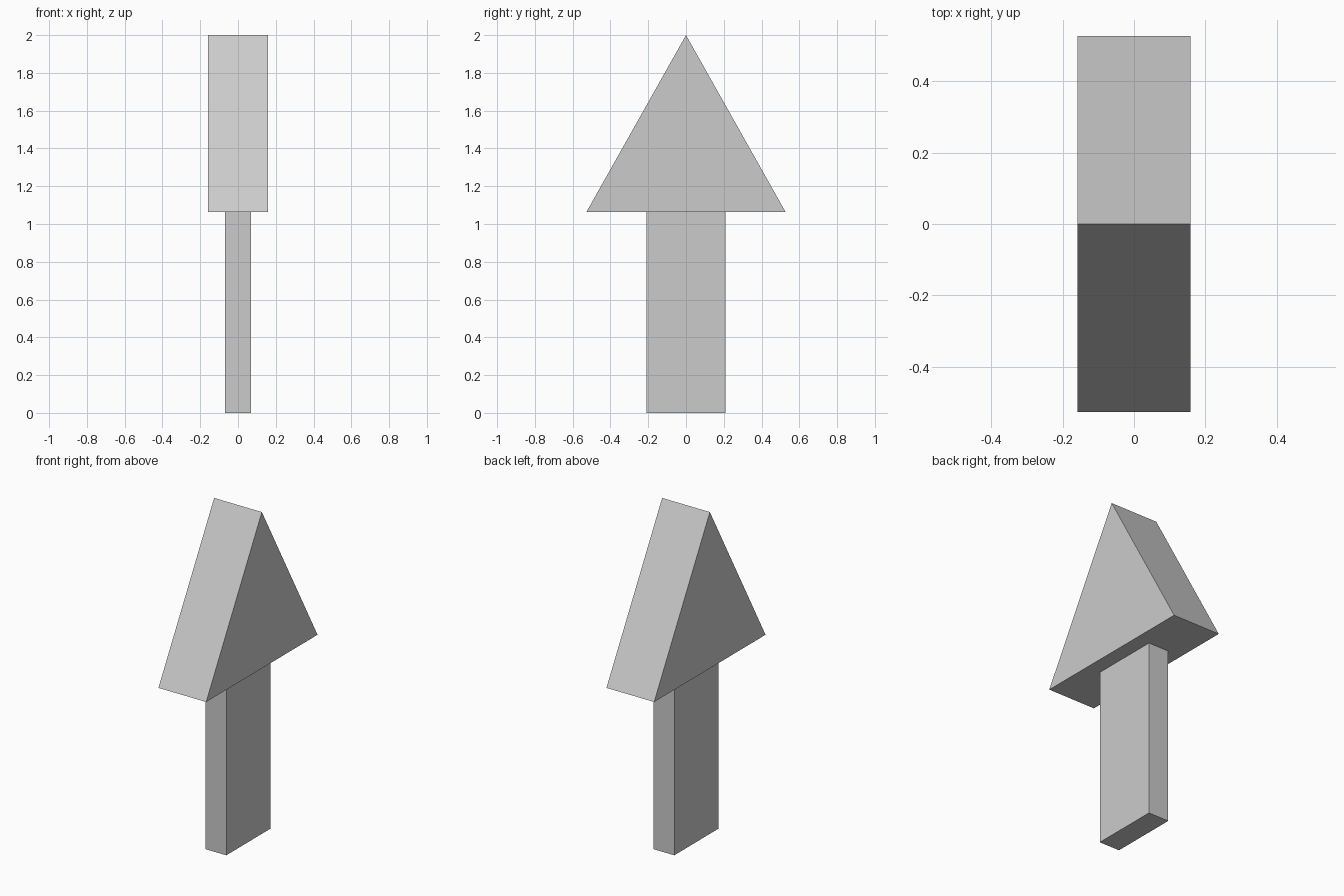
import bpy

if "Cube" in bpy.data.objects:
    bpy.data.objects.remove(bpy.data.objects["Cube"])


def prism(name, profile, half_depth):
    """Extrude a closed (y, z) profile along x, centred on x = 0."""
    n = len(profile)
    verts = [(x, y, z) for x in (-half_depth, half_depth) for y, z in profile]
    faces = [tuple(reversed(range(n))), tuple(range(n, 2 * n))]
    faces += [(i, (i + 1) % n, (i + 1) % n + n, i + n) for i in range(n)]
    mesh = bpy.data.meshes.new(name)
    mesh.from_pydata(verts, [], faces)
    obj = bpy.data.objects.new(name, mesh)
    bpy.context.collection.objects.link(obj)
    return obj


NECK_Z = 1.064

# Flat rectangular shaft
prism("arrow_shaft", [(-0.208, 0), (0.208, 0), (0.208, NECK_Z), (-0.208, NECK_Z)], 0.068)

# Thicker triangular head
prism("arrow_head", [(-0.527, NECK_Z), (0.527, NECK_Z), (0, 2)], 0.158)
